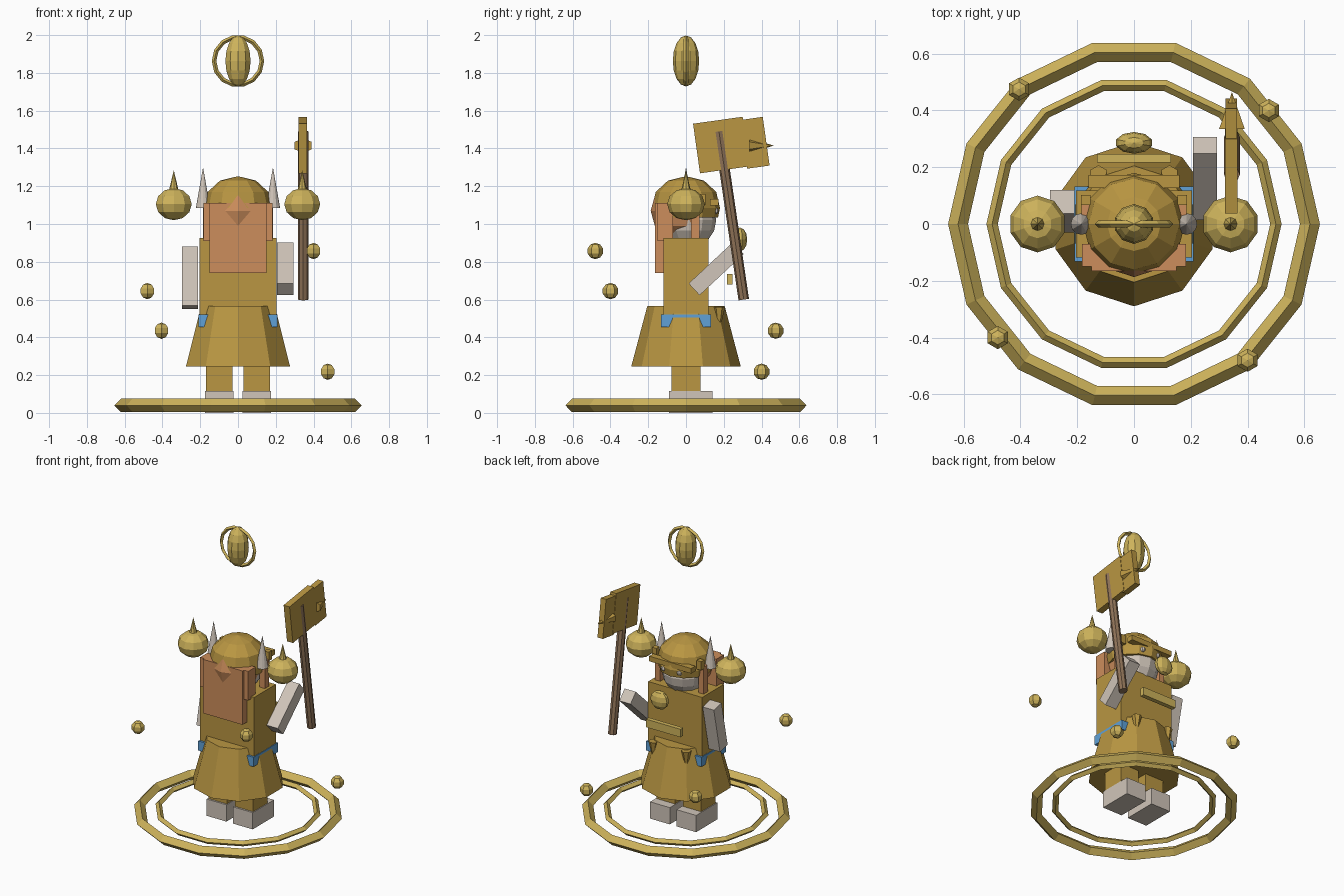
import bpy, bmesh
from math import sin, cos, pi, radians
from mathutils import Matrix

old = bpy.data.objects.get("Cube")
if old:
    bpy.data.objects.remove(old, do_unlink=True)


def material(name, r, g, b):
    m = bpy.data.materials.new(name)
    col = [(c / 255) ** 2.2 for c in (r, g, b)] + [1]
    m.diffuse_color = col
    m.use_nodes = True
    m.node_tree.nodes["Principled BSDF"].inputs["Base Color"].default_value = col
    return m


GOLD = material("old gold", 184, 149, 68)
BRIGHT = material("bright gold", 205, 178, 92)
PALE = material("pale stone", 207, 196, 184)
HAIR = material("copper hair", 203, 140, 92)
BLUE = material("belt blue", 96, 160, 214)
WOOD = material("brown wood", 142, 114, 88)


def finish(name, bm, mat, loc=(0, 0, 0), tilt=0):
    bmesh.ops.recalc_face_normals(bm, faces=bm.faces)
    me = bpy.data.meshes.new(name)
    bm.to_mesh(me)
    bm.free()
    me.materials.append(mat)
    ob = bpy.data.objects.new(name, me)
    bpy.context.collection.objects.link(ob)
    ob.location = loc
    ob.rotation_euler.x = radians(tilt)
    return ob


def box(name, mat, loc, size, tilt=0):
    bm = bmesh.new()
    bmesh.ops.create_cube(bm, size=1, matrix=Matrix.Diagonal((*size, 1)))
    return finish(name, bm, mat, loc, tilt)


def lathe(name, mat, loc, profile, n, tilt=0, squash=1):
    """Turn (radius, height) pairs around z; the first corner lies on the y axis."""
    bm = bmesh.new()
    rows = []
    for r, z in profile:
        if r < 1e-5:
            rows.append([bm.verts.new((0, 0, z))])
        else:
            rows.append([bm.verts.new((r * sin(2 * pi * i / n),
                                       r * squash * cos(2 * pi * i / n), z))
                         for i in range(n)])
    for a, b in zip(rows, rows[1:]):
        for i in range(n):
            j = (i + 1) % n
            ring = [a[i % len(a)], a[j % len(a)], b[j % len(b)], b[i % len(b)]]
            bm.faces.new(list(dict.fromkeys(ring)))
    for row in (rows[0], rows[-1]):
        if len(row) > 1:
            bm.faces.new(row)
    return finish(name, bm, mat, loc, tilt)


def ball(name, mat, loc, r, height, n=10, rings=6, squash=1, start=0):
    prof = [(r * sin(pi * k / rings), height * cos(pi * k / rings))
            for k in range(start, rings + 1)]
    return lathe(name, mat, loc, prof, n, squash=squash)


def ring(name, mat, loc, major, minor, n, sides, tilt=0):
    bm = bmesh.new()
    loops = []
    for i in range(n):
        a = 2 * pi * i / n
        loops.append([bm.verts.new(((major + minor * cos(t)) * cos(a),
                                    (major + minor * cos(t)) * sin(a),
                                    minor * sin(t)))
                      for t in (2 * pi * k / sides for k in range(sides))])
    for i in range(n):
        p, q = loops[i], loops[(i + 1) % n]
        for k in range(sides):
            m = (k + 1) % sides
            bm.faces.new((p[k], q[k], q[m], p[m]))
    return finish(name, bm, mat, loc, tilt)


# Ground rings
ring("outer_ground_ring", BRIGHT, (0, 0, .04), .62, .035, 14, 4)
ring("inner_ground_ring", BRIGHT, (0, 0, .055), .5, .02, 14, 4)

# Floating emblem overhead
ring("halo_ring", BRIGHT, (0, 0, 1.863), .127, .012, 14, 4, 90)
ball("halo_core", BRIGHT, (0, 0, 1.863), .07, .135, 10, 8)

# Orbiting orbs
for i, (x, y, z) in enumerate([(.4, -.48, .857), (-.48, -.4, .645),
                               (-.405, .475, .435), (.475, .4, .218)]):
    ball(f"orb_{i + 1}", BRIGHT, (x, y, z), .043, .043, 6, 5)

# Paired parts
for side, s in (("left", 1), ("right", -1)):
    box(f"{side}_foot", PALE, (s * .1, .025, .0575), (.15, .23, .115))
    box(f"{side}_leg", GOLD, (s * .1, 0, .19), (.14, .155, .18))
    box(f"{side}_hair_lock", HAIR, (s * .165, .05, 1.0), (.04, .045, .22))
    box(f"{side}_temple_plate", GOLD, (s * .17, .085, 1.13), (.035, .035, .06))
    lathe(f"{side}_horn", PALE, (s * .185, 0, 1.085), [(.038, 0), (0, .215)], 12)
    ball(f"{side}_shoulder_ball", BRIGHT, (s * .34, 0, 1.105), .1, .085, 10, 6)
    lathe(f"{side}_shoulder_spike", BRIGHT, (s * .34, 0, 1.175), [(.026, 0), (0, .11)], 8)
    ball(f"{side}_eye", PALE, (s * .06, .155, 1.07), .018, .018, 8, 5)
    lathe(f"{side}_skirt_tooth", GOLD, (s * .125, .175, .42), [(0, 0), (.032, .14)], 6)

# Body and clothes
lathe("skirt", GOLD, (0, 0, 0), [(.29, .245), (.205, .565)], 10)
box("torso", GOLD, (0, 0, .71), (.41, .236, .43))
box("belt", BLUE, (0, 0, .488), (.42, .264, .065))
box("chest_bar", BRIGHT, (0, .232, .708), (.26, .03, .055))
ball("medallion", BRIGHT, (0, .286, .918), .066, .063, 10, 6, squash=.58)

# Arms: one hanging, one raised to the staff
box("right_arm", PALE, (-.253, .045, .715), (.085, .085, .32), -12)
box("left_arm", PALE, (.25, .16, .763), (.085, .085, .32), -47)

# Head, hair and helmet
ball("head", PALE, (0, .015, 1.02), .145, .145, 12, 8)
ball("hair_crown", HAIR, (0, -.022, 1.07), .165, .16, 10, 6)
box("back_hair", HAIR, (0, -.125, .925), (.3, .08, .37))
box("back_hair_top", HAIR, (0, -.11, 1.01), (.365, .08, .2))
lathe("helmet", GOLD, (0, 0, 1.085),
      [(.17, -.05), (.18, 0), (.16, .085), (.095, .145), (0, .168)], 12)
box("helmet_brow", GOLD, (0, .15, 1.115), (.32, .045, .035))

# Staff with its slab head and spike
lathe("staff_pole", WOOD, (.345, .24, 1.045), [(.028, -.45), (.028, .45)], 8, 8.4)
box("staff_slab", GOLD, (.343, .187, 1.418), (.045, .265, .265), 8)
box("staff_slab_end", GOLD, (.343, .365, 1.43), (.04, .12, .26), 8)
lathe("staff_spike", GOLD, (.345, .335, 1.415), [(.052, 0), (0, .13)], 6, -90, .75)
